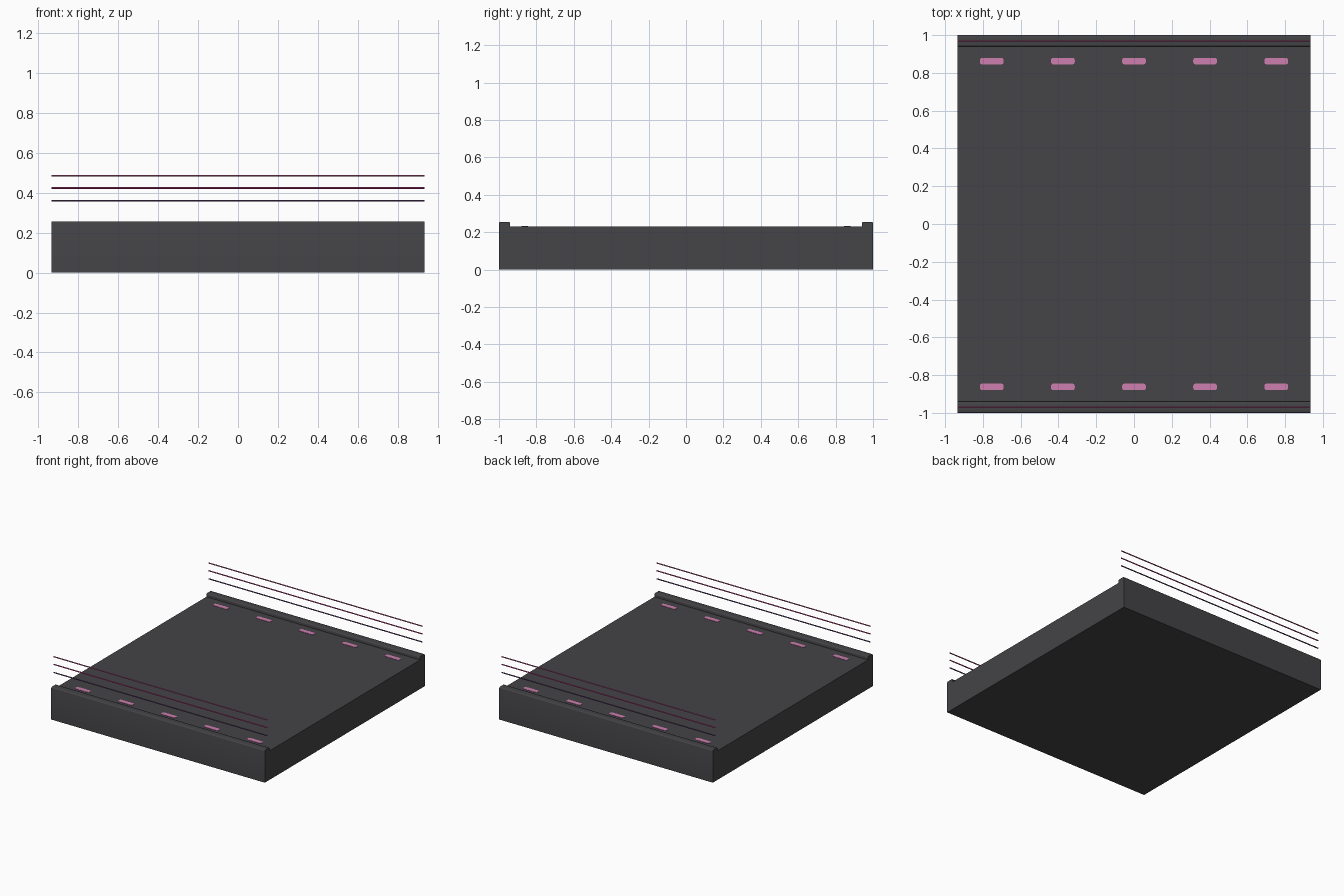
import bpy, bmesh, math

if "Cube" in bpy.data.objects:
    bpy.data.objects.remove(bpy.data.objects["Cube"])

def material(name, rgb):
    m = bpy.data.materials.new(name)
    m.diffuse_color = (*rgb, 1)
    m.use_nodes = True
    m.node_tree.nodes["Principled BSDF"].inputs["Base Color"].default_value = m.diffuse_color
    return m

GREY = material("dark grey", (0.058, 0.058, 0.063))
PINK = material("soft pink", (0.62, 0.21, 0.43))
ROSE = material("rose", (0.50, 0.10, 0.26))
MAGENTA = material("magenta", (0.60, 0.06, 0.26))
PURPLE = material("purple", (0.13, 0.06, 0.18))

HALF_X = 0.935

def finish(bm, name, mat):
    bmesh.ops.recalc_face_normals(bm, faces=bm.faces)
    me = bpy.data.meshes.new(name)
    bm.to_mesh(me)
    bm.free()
    me.materials.append(mat)
    ob = bpy.data.objects.new(name, me)
    bpy.context.collection.objects.link(ob)
    return ob

# road deck: one cross-section with raised, slightly rounded curbs, swept along x
def deck():
    r = 0.008
    half = [(1.0, 0.0)]
    for cy, a0 in ((1 - r, 0), (0.94 + r, 90)):
        for i in range(4):
            a = math.radians(a0 + i * 30)
            half.append((cy + r * math.cos(a), 0.256 - r + r * math.sin(a)))
    half.append((0.94, 0.23))
    profile = half + [(-y, z) for y, z in reversed(half)]
    bm = bmesh.new()
    f = bm.faces.new([bm.verts.new((-HALF_X, y, z)) for y, z in profile])
    ext = bmesh.ops.extrude_face_region(bm, geom=[f], use_keep_orig=True)
    moved = [v for v in ext["geom"] if isinstance(v, bmesh.types.BMVert)]
    bmesh.ops.translate(bm, verts=moved, vec=(2 * HALF_X, 0, 0))
    return finish(bm, "road_deck", GREY)

# guard rail: thin open tube along x
def rail(name, y, z, radius, mat):
    bm = bmesh.new()
    n = 8
    rings = [[bm.verts.new((x, y + radius * math.cos(2 * math.pi * i / n),
                            z + radius * math.sin(2 * math.pi * i / n)))
              for i in range(n)] for x in (-HALF_X, HALF_X)]
    for i in range(n):
        j = (i + 1) % n
        bm.faces.new((rings[0][i], rings[0][j], rings[1][j], rings[1][i]))
    return finish(bm, name, mat)

# lane marker: thin plate with rounded corners
def marker(name, x, y):
    bm = bmesh.new()
    w, d, r, z = 0.063, 0.0175, 0.012, 0.2325
    pts = []
    for sx, sy, a0 in ((1, 1, 0), (-1, 1, 90), (-1, -1, 180), (1, -1, 270)):
        for i in range(4):
            a = math.radians(a0 + i * 30)
            pts.append((x + sx * (w - r) + r * math.cos(a),
                        y + sy * (d - r) + r * math.sin(a), z))
    f = bm.faces.new([bm.verts.new(p) for p in pts])
    ext = bmesh.ops.extrude_face_region(bm, geom=[f], use_keep_orig=True)
    moved = [v for v in ext["geom"] if isinstance(v, bmesh.types.BMVert)]
    bmesh.ops.translate(bm, verts=moved, vec=(0, 0, -0.003))
    return finish(bm, name, PINK)

deck()
for side, s in (("front", -1), ("back", 1)):
    for level, z, mat in (("low", 0.361, PURPLE), ("middle", 0.425, MAGENTA), ("top", 0.486, ROSE)):
        rail(f"{side}_{level}_rail", s * 0.97, z, 0.0045, mat)
    for i in range(5):
        marker(f"{side}_lane_marker_{i + 1}", (i - 2) * 0.3765, s * 0.8625)
for ob in bpy.data.objects:
    bpy.context.view_layer.objects.active = ob
    ob.select_set(True)
bpy.ops.object.shade_smooth_by_angle(angle=math.radians(50))
